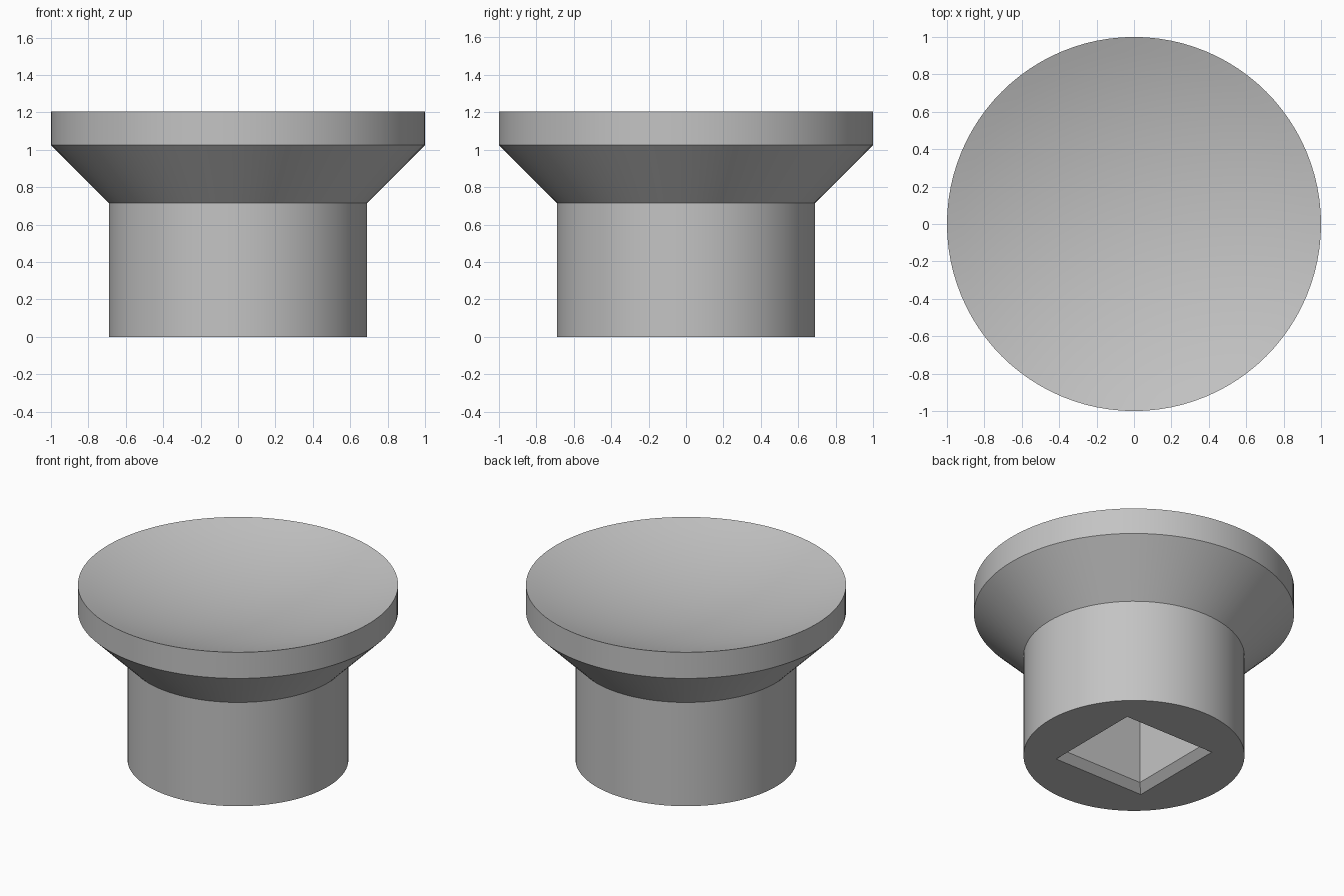
import bpy, bmesh, math

if "Cube" in bpy.data.objects:
    bpy.data.objects.remove(bpy.data.objects["Cube"])

SEGMENTS = 96
STEM_R, STEM_TOP = 0.69, 0.715
RIM_LOW, RIM_TOP = 1.025, 1.205
DISH_DEPTH, DISH_RINGS = 0.17, 12

grey = bpy.data.materials.new("plain grey")
grey.diffuse_color = (0.55, 0.55, 0.55, 1)
grey.use_nodes = True
grey.node_tree.nodes["Principled BSDF"].inputs["Base Color"].default_value = grey.diffuse_color


def make_object(name, bm):
    bmesh.ops.recalc_face_normals(bm, faces=bm.faces)
    mesh = bpy.data.meshes.new(name)
    bm.to_mesh(mesh)
    bm.free()
    mesh.materials.append(grey)
    obj = bpy.data.objects.new(name, mesh)
    bpy.context.collection.objects.link(obj)
    return obj


def stacked_loops(sections, sides, turn=0.0):
    """Closed solid from (radius, z) loops, capped at both ends."""
    bm = bmesh.new()
    loops = []
    for r, z in sections:
        angles = [turn + 2 * math.pi * i / sides for i in range(sides)]
        loops.append([bm.verts.new((r * math.cos(a), r * math.sin(a), z)) for a in angles])
    for low, high in zip(loops, loops[1:]):
        for i in range(sides):
            j = (i + 1) % sides
            bm.faces.new((low[i], low[j], high[j], high[i]))
    bm.faces.new(loops[0][::-1])
    bm.faces.new(loops[-1])
    return bm


# Knob: stem, 45 degree flare, rim and a shallow spherical dish on top
sphere_r = (1 + DISH_DEPTH ** 2) / (2 * DISH_DEPTH)
profile = [(STEM_R, 0), (STEM_R, STEM_TOP), (1, RIM_LOW), (1, RIM_TOP)]
for k in range(DISH_RINGS - 1, 0, -1):
    r = k / DISH_RINGS
    z = RIM_TOP - DISH_DEPTH + sphere_r - math.sqrt(sphere_r ** 2 - r * r)
    profile.append((r, z))
profile.append((0.01, RIM_TOP - DISH_DEPTH))
knob = make_object("knob", stacked_loops(profile, SEGMENTS))

# Square socket in the underside with a chamfered mouth
diag = math.sqrt(2)
socket = [(0.395 * diag, -0.05), (0.297 * diag, 0.048), (0.297 * diag, 0.7)]
cutter = make_object("socket_cutter", stacked_loops(socket, 4, math.pi / 4))
cutter.hide_render = True

bpy.context.view_layer.objects.active = knob
knob.select_set(True)
cut = knob.modifiers.new("socket", 'BOOLEAN')
cut.operation = 'DIFFERENCE'
cut.solver = 'EXACT'
cut.object = cutter
bpy.ops.object.modifier_apply(modifier=cut.name)
bpy.data.objects.remove(cutter)

# Smooth round surfaces, keep crisp edges
bpy.ops.object.shade_smooth_by_angle(angle=math.radians(25))
